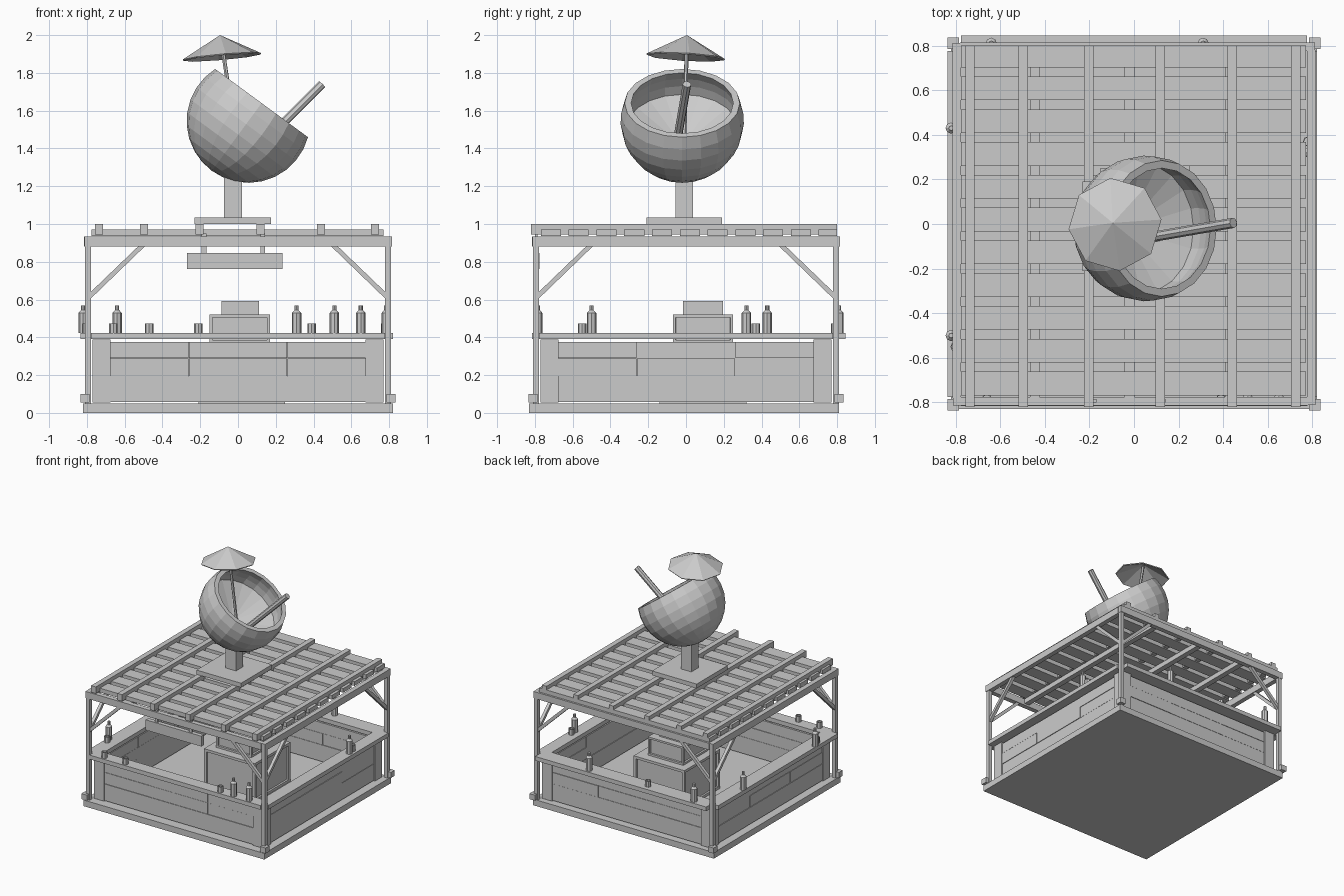
import bpy, bmesh, math, random
from mathutils import Matrix, Vector

if "Cube" in bpy.data.objects:
    bpy.data.objects.remove(bpy.data.objects["Cube"])

random.seed(3)


def finish(name, bm, mat=None):
    if mat:
        bmesh.ops.transform(bm, matrix=mat, verts=bm.verts)
    bmesh.ops.recalc_face_normals(bm, faces=bm.faces)
    me = bpy.data.meshes.new(name)
    bm.to_mesh(me)
    bm.free()
    ob = bpy.data.objects.new(name, me)
    bpy.context.collection.objects.link(ob)
    return ob


def add_box(bm, x0, x1, y0, y1, z0, z1):
    m = Matrix.Translation(((x0 + x1) / 2, (y0 + y1) / 2, (z0 + z1) / 2)) @ \
        Matrix.Diagonal((x1 - x0, y1 - y0, z1 - z0, 1))
    return bmesh.ops.create_cube(bm, size=1, matrix=m)["verts"]


def box(name, *dims, mat=None):
    bm = bmesh.new()
    add_box(bm, *dims)
    return finish(name, bm, mat)


def prism(name, pts, vec, mat):
    # flat outline pushed along a vector
    bm = bmesh.new()
    f = bm.faces.new([bm.verts.new(p) for p in pts])
    g = bmesh.ops.extrude_face_region(bm, geom=[f])["geom"]
    bmesh.ops.translate(bm, vec=vec, verts=[v for v in g if isinstance(v, bmesh.types.BMVert)])
    finish(name, bm, mat)


def lathe(name, profile, steps, mat=None):
    bm = bmesh.new()
    vs = [bm.verts.new((r, 0, z)) for r, z in profile]
    es = [bm.edges.new(p) for p in zip(vs, vs[1:])]
    bmesh.ops.spin(bm, geom=vs + es, cent=(0, 0, 0), axis=(0, 0, 1),
                   angle=2 * math.pi, steps=steps)
    bmesh.ops.remove_doubles(bm, verts=bm.verts, dist=1e-4)
    return finish(name, bm, mat)


def rod(name, a, b, r, sides):
    a, b = Vector(a), Vector(b)
    d = b - a
    m = Matrix.Translation(a) @ d.to_track_quat('Z', 'Y').to_matrix().to_4x4()
    lathe(name, [(0, 0), (r, 0), (r, d.length), (0, d.length)], sides, m)


def cabinet(name, cx, cy, s, z0, z1, border):
    # box with a recessed panel in each side
    bm = bmesh.new()
    add_box(bm, cx - s / 2, cx + s / 2, cy - s / 2, cy + s / 2, z0, z1)
    bm.normal_update()
    sides = [f for f in bm.faces if abs(f.normal.z) < .5]
    bmesh.ops.inset_individual(bm, faces=sides, thickness=border, depth=0)
    bmesh.ops.inset_individual(bm, faces=sides, thickness=.001, depth=-.015)
    finish(name, bm)


# Floor slab
box("floor_slab", -.82, .82, -.83, .81, 0, .05)

# Four sides: post, foot, beam, braces, plank wall and counter
for k, out in enumerate((.815, .82, .845, .835)):
    R = Matrix.Rotation(k * math.pi / 2, 4, 'Z')
    box("corner_post", -.81, -.778, -.81, -.778, .05, .88, mat=R)
    box("post_foot", -.835, -.785, -.835, -.785, .055, .1, mat=R)
    box("top_beam", -.812, .78, -.814, -.775, .88, .935, mat=R)

    for s in (-1, 1):
        prism("corner_brace", [(s * x, -.806, z) for x, z in
              ((.785, .635), (.785, .6), (.495, .88), (.53, .88))], (0, .025, 0), R)
        box("wall_corner_board", *sorted((s * .675, s * .765)), -.77, -.718, .055, .388, mat=R)

    # planks, the joints staggered from row to row
    bm = bmesh.new()
    add_box(bm, -.74, .74, -.752, -.735, .06, .375)
    rows = [(.058, .194), (.196, .288), (.29, .376)]
    for i, (z0, z1) in enumerate(rows):
        joints = [(-.7, .7), (-.7, -.26, .26, .7), (-.7, -.26, .26, .7)][i]
        for x0, x1 in zip(joints, joints[1:]):
            d = random.uniform(0, .005)
            add_box(bm, x0 + .001, x1 - .001, -.764 + d, -.726 + d, z0, z1)
    finish("wall_planks", bm, R)

    # counter top fitted between the posts, mitred at the inner corners
    n, e = .715, .775
    prism("counter_top", [(x, y, .39) for x, y in
          ((-e, -out), (e, -out), (e, -e), (n, -n), (-n, -n), (-e, -e))], (0, 0, .034), R)

# Roof: joists, slats across and battens on top
for x in (-.445, -.02, .43):
    box("roof_joist", x - .022, x + .022, -.78, .78, .895, .935)
for i in range(-5, 6):
    y = i * .147 + .02
    box("roof_slat", -.775, .77, y - .053, min(y + .053, .8), .936, .97)
for x in (-.735, -.497, -.203, .118, .44, .725):
    box("roof_batten", x - .021, x + .021, -.82, .8, .945, 1)

# Hanging board under the front edge
box("hanging_board", -.27, .235, -.81, -.775, .762, .846)
for x in (-.18, .13):
    box("board_hanger", x - .012, x + .012, -.8, -.785, .84, .95)

# Stepped cabinet in the middle
cabinet("cabinet_base", .02, .09, .46, .05, .37, .03)
cabinet("cabinet_middle", .01, .09, .32, .37, .52, .022)
box("cabinet_top", -.087, .11, -.015, .195, .52, .592)

# Bottles and cups along the counter
bottle = [(0, 0), (.025, 0), (.025, .105), (.011, .12), (.011, .145), (0, .145)]
cup = [(0, 0), (.023, 0), (.023, .048), (.018, .048), (.018, .01), (0, .01)]
for x, y in ((.51, -.785), (.65, -.785), (.31, .81), (-.64, .81),
             (-.82, .43), (-.82, -.5), (.785, .32)):
    lathe("bottle", bottle, 8, Matrix.Translation((x, y, .424)))
for x, y in ((-.47, -.785), (-.66, -.785), (.39, -.785), (-.21, .79),
             (.78, .37), (-.8, -.55)):
    lathe("cup", cup, 8, Matrix.Translation((x, y, .424)))

# Stand for the bowl
box("stand_plate", -.23, .175, -.21, .19, 1, 1.035)
box("stand_pole", -.075, .02, -.055, .038, 1.035, 1.26)

# Tilted bowl: outer shell, rim, inner wall and sunken inside
tilt = Matrix.Translation((.055, -.02, 1.545)) @ Matrix.Rotation(math.radians(36.3), 4, 'Y')
Ro, Ri, rim, edge = .327, .295, .118, -.04
a1, b0, b1 = math.asin(rim / Ro), math.asin(rim / Ri), math.asin(edge / Ri)
prof = []
for i in range(10):
    a = -math.pi / 2 + (a1 + math.pi / 2) * i / 9
    prof.append((Ro * math.cos(a), Ro * math.sin(a)))
for i in range(4):
    b = b0 + (b1 - b0) * i / 3
    prof.append((Ri * math.cos(b), Ri * math.sin(b)))
prof.append((0, -.16))
lathe("bowl", prof, 20, tilt)

# Straw and parasol
rod("straw", (.07, -.06, 1.365), (.445, .005, 1.74), .023, 8)
rod("parasol_stick", (-.088, .005, 1.97), (-.005, -.01, 1.42), .011, 6)
lathe("parasol", [(0, 0), (.21, -.113), (.205, -.12), (0, -.014)], 8,
      Matrix.Translation((-.095, .005, 2)) @ Matrix.Rotation(math.radians(-5), 4, 'Y')
      @ Matrix.Rotation(math.radians(-3.5), 4, 'X') @ Matrix.Rotation(math.radians(6), 4, 'Z'))
